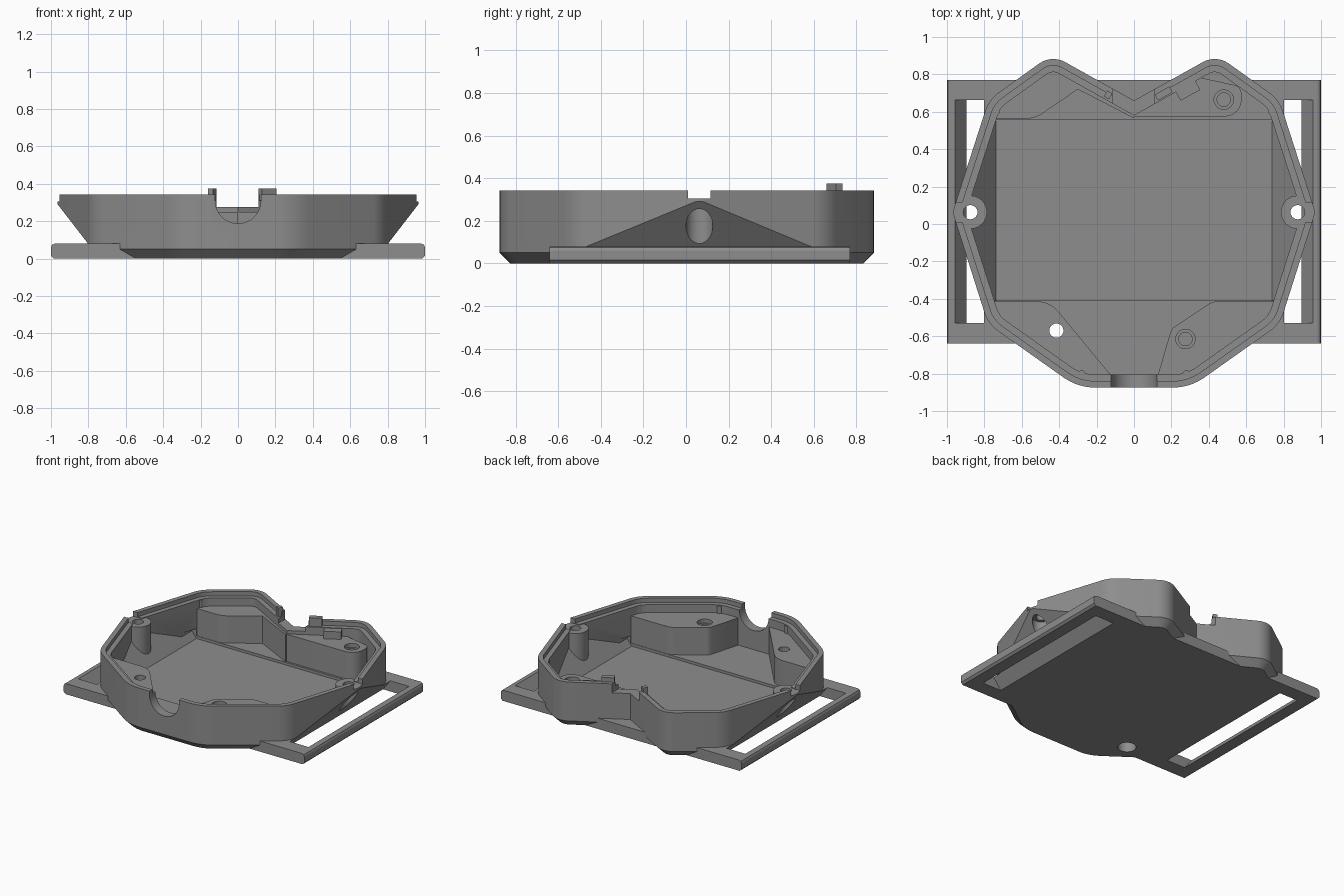
import bpy, bmesh, math
from mathutils import Vector

if "Cube" in bpy.data.objects:
    bpy.data.objects.remove(bpy.data.objects["Cube"])

grey = bpy.data.materials.new("grey_plastic")
grey.diffuse_color = (0.27, 0.27, 0.27, 1)
grey.use_nodes = True
grey.node_tree.nodes["Principled BSDF"].inputs["Base Color"].default_value = grey.diffuse_color
SLOPE = 0.773          # sideways lean of the undercut flanks per unit of height


def mesh_object(name, bm):
    bmesh.ops.recalc_face_normals(bm, faces=bm.faces)
    me = bpy.data.meshes.new(name)
    bm.to_mesh(me)
    bm.free()
    me.materials.append(grey)
    ob = bpy.data.objects.new(name, me)
    bpy.context.collection.objects.link(ob)
    return ob


def rounded(points, steps=8):
    """Corners are (x, y) or (x, y, radius)."""
    out = []
    for i, p in enumerate(points):
        c = Vector(p[:2])
        r = p[2] if len(p) > 2 else 0
        if not r:
            out.append(c)
            continue
        a = (Vector(points[i - 1][:2]) - c).normalized()
        b = (Vector(points[(i + 1) % len(points)][:2]) - c).normalized()
        half = a.angle(b) / 2
        mid = c + (a + b).normalized() * r / math.sin(half)
        s, e = c + a * r / math.tan(half) - mid, c + b * r / math.tan(half) - mid
        turn = math.atan2(s.x * e.y - s.y * e.x, s.dot(e))
        for k in range(steps + 1):
            t = turn * k / steps
            out.append(mid + Vector((s.x * math.cos(t) - s.y * math.sin(t),
                                     s.x * math.sin(t) + s.y * math.cos(t))))
    return out


def inset(pts, d):
    """Mitred inset of a counter-clockwise outline."""
    out = []
    for i, p in enumerate(pts):
        u = (p - pts[i - 1]).normalized()
        v = (pts[(i + 1) % len(pts)] - p).normalized()
        n1, n2 = Vector((-u.y, u.x)), Vector((-v.y, v.x))
        out.append(p + (n1 + n2) * d / (1 + n1.dot(n2)))
    return out


def loft(name, layers):
    """Solid through stacked outlines, each given as a list of 3D points."""
    bm = bmesh.new()
    rings = [[bm.verts.new(p) for p in ring] for ring in layers]
    n = len(rings[0])
    for a, b in zip(rings, rings[1:]):
        for i in range(n):
            bm.faces.new((a[i], a[(i + 1) % n], b[(i + 1) % n], b[i]))
    bm.faces.new(rings[0][::-1])
    bm.faces.new(rings[-1])
    return mesh_object(name, bm)


def prism(name, pts, z0, z1):
    return loft(name, [[(p[0], p[1], z) for p in pts] for z in (z0, z1)])


def profile_y(name, pts, y0, y1):
    """Extrude an (x, z) profile along y."""
    return loft(name, [[(p[0], y, p[1]) for p in pts] for y in (y0, y1)])


def rod(name, x, y, r, z0, z1, n=32):
    ring = [(x + r * math.cos(i * math.tau / n), y + r * math.sin(i * math.tau / n)) for i in range(n)]
    return prism(name, ring, z0, z1)


def box(name, x0, x1, y0, y1, z0, z1):
    return prism(name, [(x0, y0), (x1, y0), (x1, y1), (x0, y1)], z0, z1)


def turned_box(name, x, y, length, width, angle, z0, z1):
    c, s = math.cos(angle), math.sin(angle)
    return prism(name, [(x + u * length / 2 * c - v * width / 2 * s, y + u * length / 2 * s + v * width / 2 * c)
                        for u, v in ((-1, -1), (1, -1), (1, 1), (-1, 1))], z0, z1)


def combine(target, other, op='DIFFERENCE'):
    m = target.modifiers.new("cut", 'BOOLEAN')
    m.operation, m.solver, m.object = op, 'EXACT', other
    bpy.context.view_layer.objects.active = target
    bpy.ops.object.modifier_apply(modifier=m.name)
    bpy.data.objects.remove(other)


def flank(side, x_at_floor):
    """Everything outside a leaning side plane."""
    return profile_y("flank_cutter", [(side * (x_at_floor - 0.2 * SLOPE), -0.2), (side * 2, -0.2),
                                      (side * 2, 0.7), (side * (x_at_floor + 0.7 * SLOPE), 0.7)], -2, 2)


# outer shell with chamfered bottom edge
half = [(0.3, -0.875, 0.3), (0.78, -0.535, 0.2), (0.97, 0.063, 0.09), (0.776, 0.665, 0.2), (0.44, 0.906, 0.13)]
outline = rounded(half + [(0, 0.66)] + [(-x, y, r) for x, y, r in reversed(half)])
def ring(d, z):
    return [(p.x, p.y, z) for p in inset(outline, d)]
tray = loft("enclosure_tray", [ring(0.05, 0), ring(0, 0.05), ring(0, 0.342)])
for s in (-1, 1):
    combine(tray, flank(s, 0.74))

# strap frame with leaning slots on both sides
frame = profile_y("strap_frame", [(-0.985, 0), (0.985, 0), (1, 0.015), (1, 0.06), (0.994, 0.074), (0.98, 0.08),
                                  (-0.98, 0.08), (-0.994, 0.074), (-1, 0.06), (-1, 0.015)], -0.64, 0.77)
combine(tray, frame, 'UNION')
for s in (-1, 1):
    slot = [(s * (x + z * SLOPE), z) for x, z in ((0.74, -0.05), (0.895, -0.05), (0.895, 0.085), (0.74, 0.085))]
    combine(tray, profile_y("slot_cutter", slot, -0.53, 0.663))

# cavity: room for shelves, side bosses and locating ribs is left standing
cavity = loft("cavity_cutter", [ring(0.07, 0.045), ring(0.07, 0.6)])
combine(cavity, box("pocket", -0.775, 0.775, -0.41, 0.56, 0.025, 0.1), 'UNION')
shelves = [
    [(-1.1, -0.413), (-0.45, -0.413, 0.15), (-0.13, -0.8), (-0.13, -1), (-1.1, -1)],
    [(1.1, -0.413), (0.42, -0.413, 0.1), (0.2, -0.56, 0.06), (0.13, -0.8), (0.13, -1), (1.1, -1)],
    [(-1.1, 0.563), (-0.53, 0.563, 0.15), (-0.3, 0.72), (0, 0.565), (0, 1), (-1.1, 1)],
    [(-0.01, 0.575), (0.575, 0.575, 0.09), (0.575, 0.735, 0.05), (0.32, 0.79), (0.2, 1), (-0.01, 1)]]
for pts in shelves:
    combine(cavity, prism("shelf", rounded(pts), -0.1, 0.25))
for s in (-1, 1):
    combine(cavity, flank(s, 0.718))
    combine(cavity, rod("boss", s * 0.875, 0.063, 0.089, -0.1, 0.305))
    for x, y in ((0.28, -0.8), (0.735, -0.485), (0.735, 0.6), (0.41, 0.835)):
        combine(cavity, rod("rib", s * x, y, 0.018, -0.1, 0.306, 12))
combine(cavity, turned_box("cable_block", 0.27, 0.745, 0.12, 0.13, math.radians(29.5), -0.1, 0.306))
combine(tray, cavity)

# stepped rim and the openings in the wall
combine(tray, loft("lip_cutter", [ring(0.035, 0.31), ring(0.035, 0.6)]))
combine(tray, box("vertex_notch", -0.115, 0.11, 0.5, 0.85, 0.275, 0.6))
arc = [(0.122 * math.cos(math.pi + math.pi * i / 24), 0.31 + 0.122 * math.sin(math.pi + math.pi * i / 24))
       for i in range(25)]
combine(tray, profile_y("front_notch", arc + [(0.122, 0.6), (-0.122, 0.6)], -1, -0.79))
for s in (-1, 1):
    x0, x1 = sorted((s * 0.86, s * 1.1))
    combine(tray, box("side_notch", x0, x1, 0.01, 0.115, 0.305, 0.6))
    # screw hole with a wide recess below
    combine(tray, rod("screw_hole", s * 0.875, 0.063, 0.038, 0.1, 0.6))
    combine(tray, rod("screw_recess", s * 0.875, 0.063, 0.063, 0.0801, 0.262))

# shelf holes: one right through, two blind
combine(tray, rod("through_hole", -0.415, -0.57, 0.038, -0.1, 0.6))
combine(tray, rod("through_recess", -0.415, -0.57, 0.063, -0.1, 0.15))
for x, y in ((0.275, -0.615), (0.48, 0.665)):
    combine(tray, rod("blind_hole", x, y, 0.036, 0.08, 0.3))
    combine(tray, rod("blind_step", x, y, 0.052, 0.22, 0.3))

# cable guide posts on the back wall
turned_box("right_guide_post", 0.158, 0.6975, 0.089, 0.036, math.radians(29.5), 0.2, 0.375)
turned_box("left_guide_post", -0.138, 0.69, 0.031, 0.036, math.radians(-29.5), 0.2, 0.375)

bpy.ops.object.select_all(action='DESELECT')
tray.select_set(True)
bpy.context.view_layer.objects.active = tray
bpy.ops.object.shade_smooth_by_angle(angle=math.radians(20))
